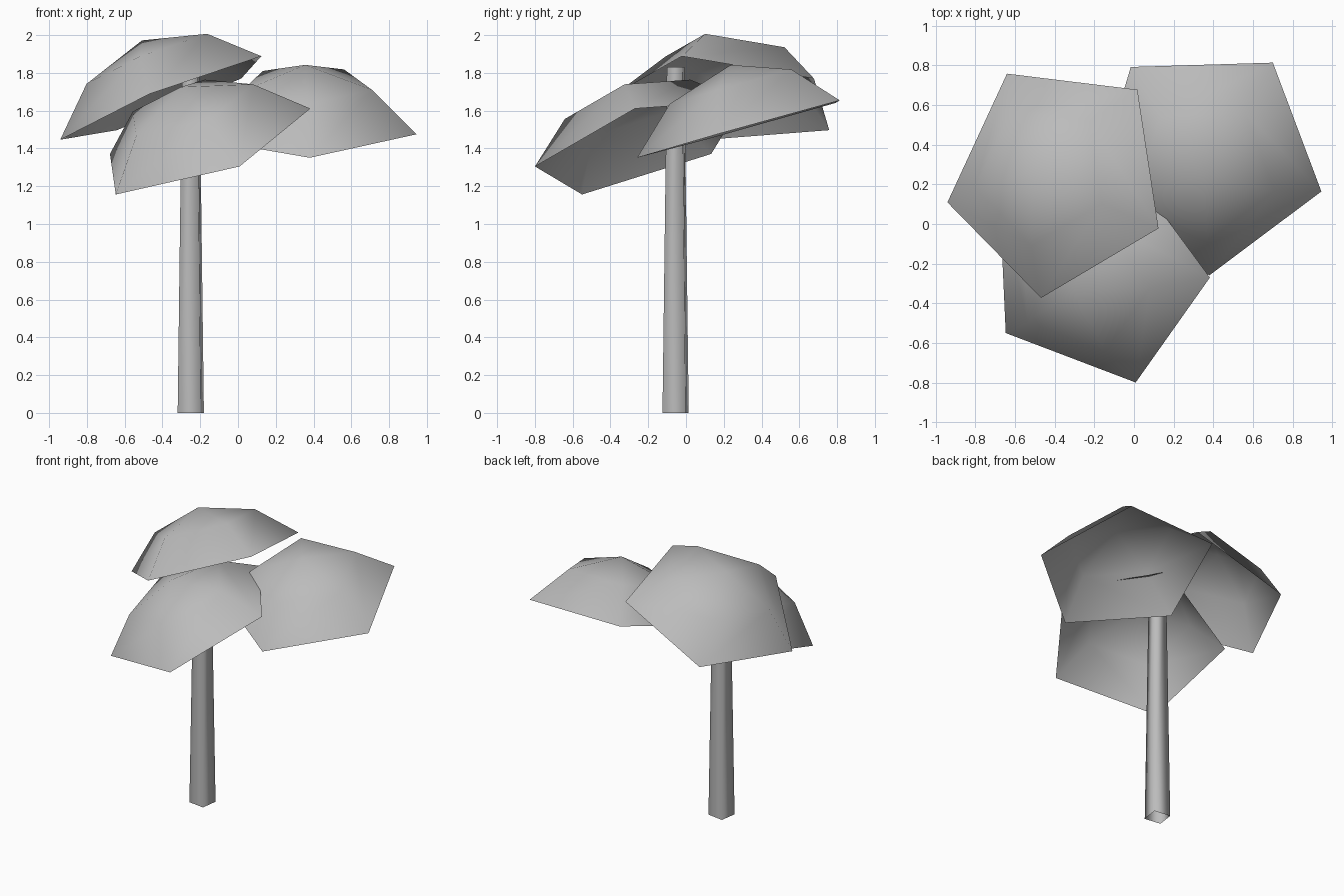
import bpy, bmesh, math
from mathutils import Vector, Matrix

if "Cube" in bpy.data.objects:
    bpy.data.objects.remove(bpy.data.objects["Cube"], do_unlink=True)

grey = bpy.data.materials.new("plain_grey")
grey.use_nodes = True
colour = (0.5, 0.5, 0.5, 1)
grey.diffuse_color = colour
grey.node_tree.nodes["Principled BSDF"].inputs["Base Color"].default_value = colour


def lathe(name, profile, sides, matrix):
    """Stack of polygon rings (radius, height); radius 0 closes to a tip."""
    bm = bmesh.new()
    rings = []
    for radius, height in profile:
        count = sides if radius else 1
        rings.append([bm.verts.new((radius * math.cos(math.tau * i / sides),
                                    radius * math.sin(math.tau * i / sides), height))
                      for i in range(count)])
    for low, high in zip(rings, rings[1:]):
        for i in range(sides):
            j = (i + 1) % sides
            if len(high) == 1:
                bm.faces.new((low[i], low[j], high[0]))
            else:
                bm.faces.new((low[i], low[j], high[j], high[i]))
    bm.transform(matrix)
    mesh = bpy.data.meshes.new(name)
    bm.to_mesh(mesh)
    bm.free()
    mesh.materials.append(grey)
    mesh.shade_smooth()
    obj = bpy.data.objects.new(name, mesh)
    bpy.context.collection.objects.link(obj)
    return obj


def canopy(name, centre, normal, corner):
    """Hollow five-sided leaf dome, tilted to a normal, one rim corner aimed."""
    centre = Vector(centre)
    up = Vector(normal).normalized()
    out = Vector(corner) - centre
    out = (out - up * out.dot(up)).normalized()
    basis = Matrix((out, up.cross(out), up)).transposed().to_4x4()
    lathe(name, [(0.61, 0), (0.366, 0.228), (0, 0.34)], 5,
          Matrix.Translation(centre) @ basis)


# Slim four-sided trunk, open at both ends
lathe("trunk", [(0.087, 0), (0.058, 1.83)], 4,
      Matrix.Translation((-0.25, -0.055, 0)) @ Matrix.Rotation(math.radians(37), 4, "Z"))

# Three overlapping leaf domes
canopy("upper_canopy", (-0.382, 0.23, 1.658), (-0.402, 0.108, 1), (-0.94, 0.11, 1.45))
canopy("back_canopy", (0.359, 0.328, 1.515), (-0.01, -0.28, 1), (0.38, -0.26, 1.35))
canopy("front_canopy", (-0.195, -0.236, 1.419), (-0.352, -0.33, 1), (0.38, -0.27, 1.61))
